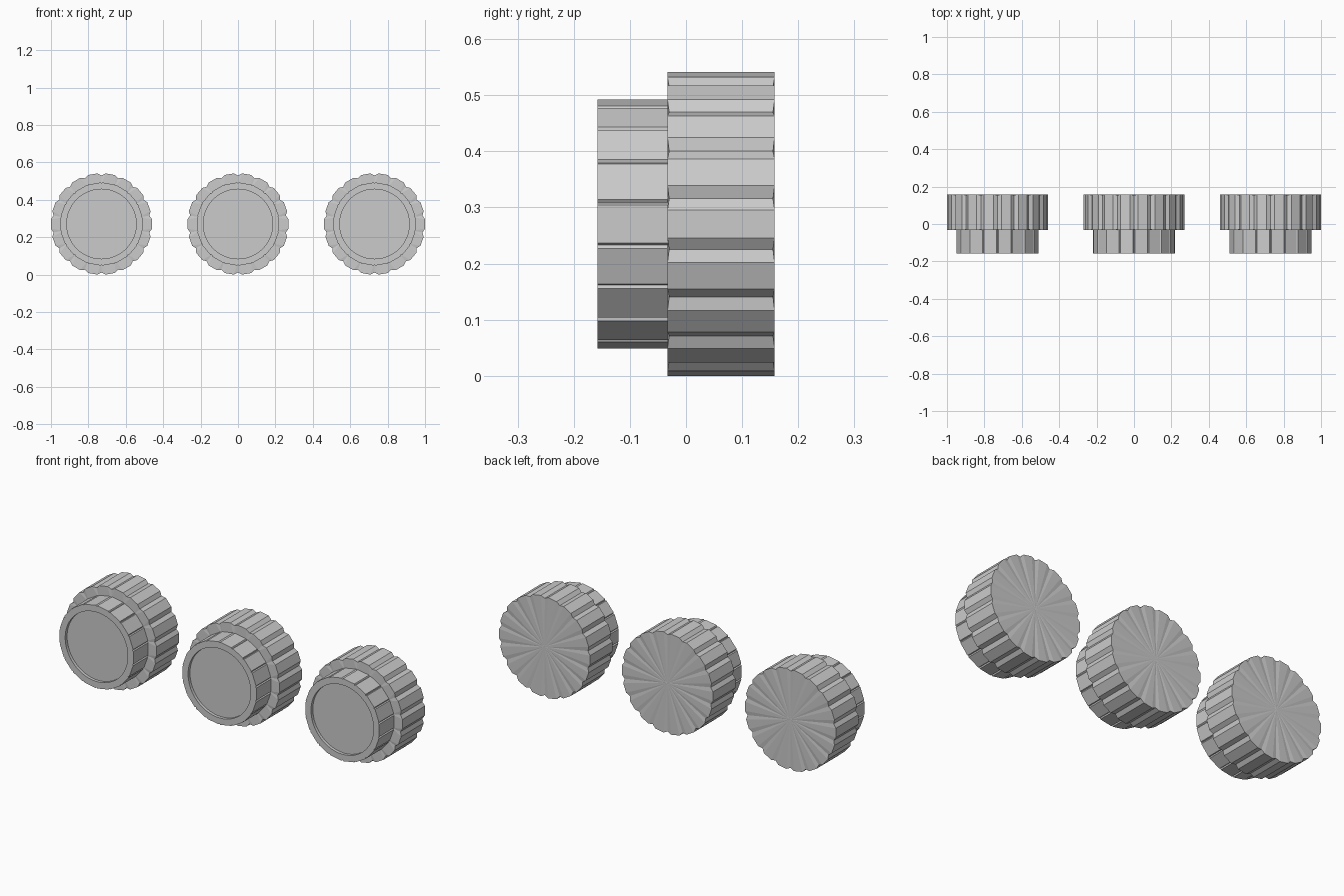
import bpy, bmesh
from math import sin, cos, radians

if "Cube" in bpy.data.objects:
    bpy.data.objects.remove(bpy.data.objects["Cube"])

N = 18            # flutes around each knob
CZ = 0.2705       # axis height


def ring(bm, r_valley, r_peak, half, y_valley, y_peak):
    """Fluted ring: each flute is peak, valley, peak around a groove angle."""
    verts = []
    for k in range(N):
        mid = 10 + k * 360 / N
        for off, r, y in ((-half, r_peak, y_peak), (0, r_valley, y_valley), (half, r_peak, y_peak)):
            a = radians(mid + off)
            verts.append(bm.verts.new((r * cos(a), y, r * sin(a))))
    return verts


def fan(bm, loop, y):
    c = bm.verts.new((0, y, 0))
    for i, v in enumerate(loop):
        bm.faces.new((c, v, loop[(i + 1) % len(loop)]))


def knob_mesh():
    bm = bmesh.new()
    even = 360 / N / 3
    rings = [
        # scalloped base, back to front
        ring(bm, 0.260, 0.2714, 4.7, 0.155, 0.158),
        ring(bm, 0.260, 0.2714, 4.7, -0.030, -0.033),
        # grooved cap
        ring(bm, 0.217, 0.222, 1.3, -0.033, -0.033),
        ring(bm, 0.217, 0.222, 1.3, -0.158, -0.158),
        # raised rim and recessed face
        ring(bm, 0.186, 0.186, even, -0.158, -0.158),
        ring(bm, 0.186, 0.186, even, -0.142, -0.142),
    ]
    for a, b in zip(rings, rings[1:]):
        n = len(a)
        for i in range(n):
            j = (i + 1) % n
            bm.faces.new((a[i], a[j], b[j], b[i]))
    fan(bm, rings[0], 0.158)
    fan(bm, rings[-1], -0.142)
    bmesh.ops.recalc_face_normals(bm, faces=bm.faces)
    me = bpy.data.meshes.new("knob")
    bm.to_mesh(me)
    bm.free()
    return me


# Three identical knobs in a row
mesh = knob_mesh()
for name, x in (("left_knob", -0.73), ("middle_knob", 0), ("right_knob", 0.73)):
    ob = bpy.data.objects.new(name, mesh)
    ob.location = (x, 0, CZ)
    bpy.context.collection.objects.link(ob)
